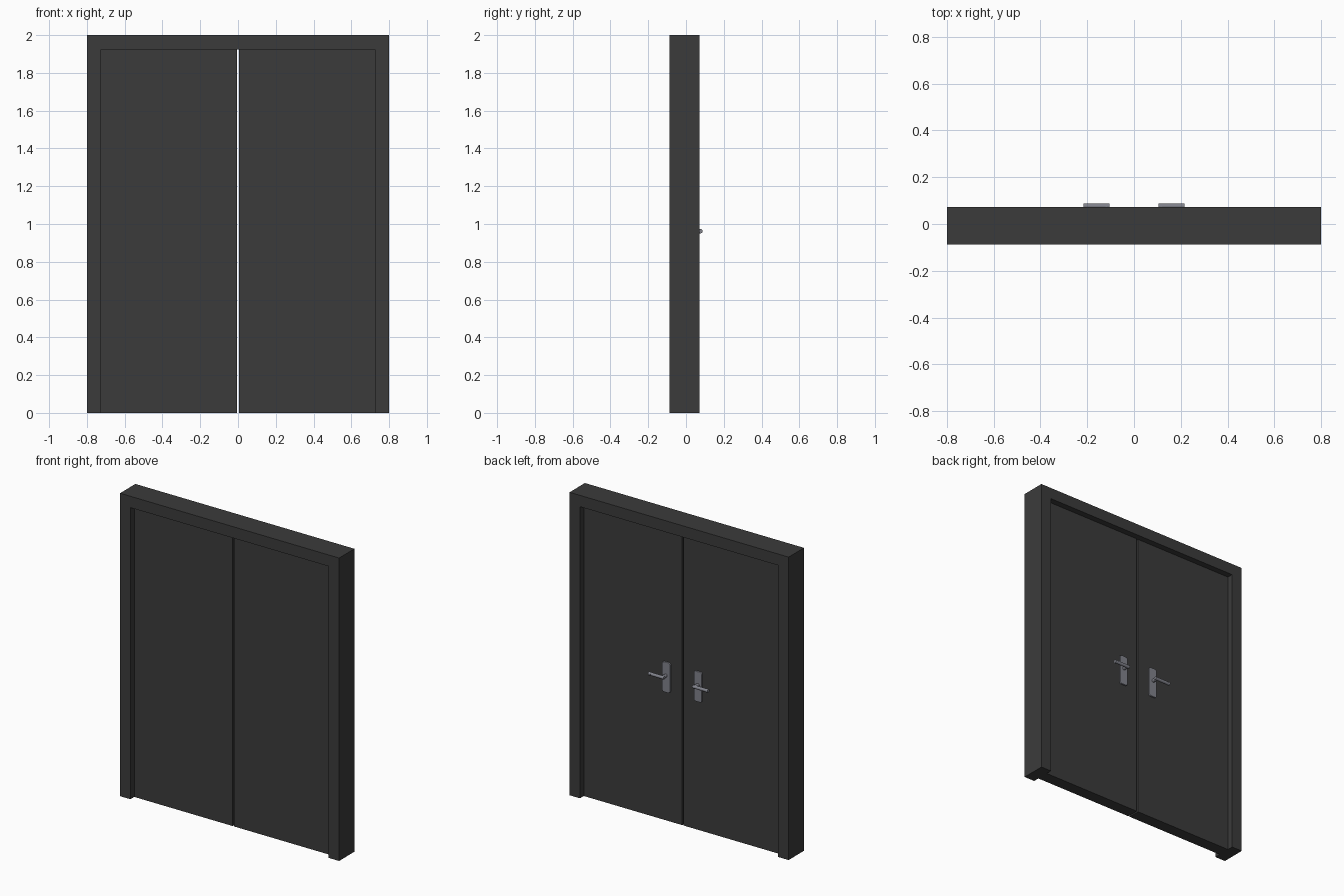
import bpy, bmesh, math

if "Cube" in bpy.data.objects:
    bpy.data.objects.remove(bpy.data.objects["Cube"])

def material(name, col):
    m = bpy.data.materials.new(name)
    m.diffuse_color = (*col, 1)
    m.use_nodes = True
    m.node_tree.nodes["Principled BSDF"].inputs["Base Color"].default_value = m.diffuse_color
    return m

CHARCOAL = material("charcoal", (0.044, 0.044, 0.044))
STEEL = material("steel grey", (0.22, 0.225, 0.26))

def finish(bm, name, mat):
    bmesh.ops.recalc_face_normals(bm, faces=bm.faces)
    me = bpy.data.meshes.new(name)
    bm.to_mesh(me)
    bm.free()
    me.materials.append(mat)
    ob = bpy.data.objects.new(name, me)
    bpy.context.scene.collection.objects.link(ob)
    return ob

def extrude_profile(name, pts, y0, y1, mat):
    """Outline in x/z, extruded along y."""
    bm = bmesh.new()
    face = bm.faces.new([bm.verts.new((x, y0, z)) for x, z in pts])
    ext = bmesh.ops.extrude_face_region(bm, geom=[face])["geom"]
    bmesh.ops.translate(bm, vec=(0, y1 - y0, 0),
                        verts=[v for v in ext if isinstance(v, bmesh.types.BMVert)])
    return finish(bm, name, mat)

def rod(name, centre, radius, length, axis, mat):
    rot = (0, math.pi / 2, 0) if axis == "x" else (math.pi / 2, 0, 0)
    bpy.ops.mesh.primitive_cylinder_add(vertices=24, radius=radius, depth=length,
                                        location=centre, rotation=rot)
    ob = bpy.context.object
    ob.name = name
    ob.data.materials.append(mat)
    bpy.ops.object.transform_apply(location=False, rotation=True, scale=False)
    bpy.ops.object.shade_smooth_by_angle(angle=math.radians(35))
    return ob

def rounded_rect(cx, cz, hw, hh, r, n=5):
    pts = []
    for k, (sx, sz) in enumerate([(1, 1), (-1, 1), (-1, -1), (1, -1)]):
        for i in range(n + 1):
            a = math.pi / 2 * (k + i / n)
            pts.append((cx + sx * (hw - r) + r * math.cos(a),
                        cz + sz * (hh - r) + r * math.sin(a)))
    return pts

FRONT, BACK = -0.088, 0.072        # frame faces
D_FRONT, D_BACK = -0.048, 0.032    # door leaf faces
IN, TOP = 0.724, 1.925             # frame opening

# Frame: two jambs and a head as one portal
extrude_profile("door_frame",
                [(-0.8, 0), (-IN, 0), (-IN, TOP), (IN, TOP), (IN, 0),
                 (0.8, 0), (0.8, 2), (-0.8, 2)], FRONT, BACK, CHARCOAL)

for side, s in (("left", -1), ("right", 1)):
    # Door leaf, leaving a thin slit in the middle
    a, b = s * 0.005, s * IN
    extrude_profile(side + "_door_leaf", [(a, 0), (b, 0), (b, TOP), (a, TOP)],
                    D_FRONT, D_BACK, CHARCOAL)
    # Handle back plate with softened rim
    plate = extrude_profile(side + "_handle_plate",
                            rounded_rect(s * 0.116, 0.95, 0.03, 0.1, 0.016),
                            D_BACK, D_BACK + 0.012, STEEL)
    bev = plate.modifiers.new("rim", "BEVEL")
    bev.width, bev.segments = 0.003, 2
    # Spindle, lever and thicker grip end
    z, y = 0.962, 0.0765
    rod(side + "_handle_spindle", (s * 0.117, 0.057, z), 0.011, 0.042, "y", STEEL)
    rod(side + "_handle_lever", (s * 0.155, y, z), 0.0105, 0.1, "x", STEEL)
    rod(side + "_handle_tip", (s * 0.2085, y, z), 0.0115, 0.017, "x", STEEL)
